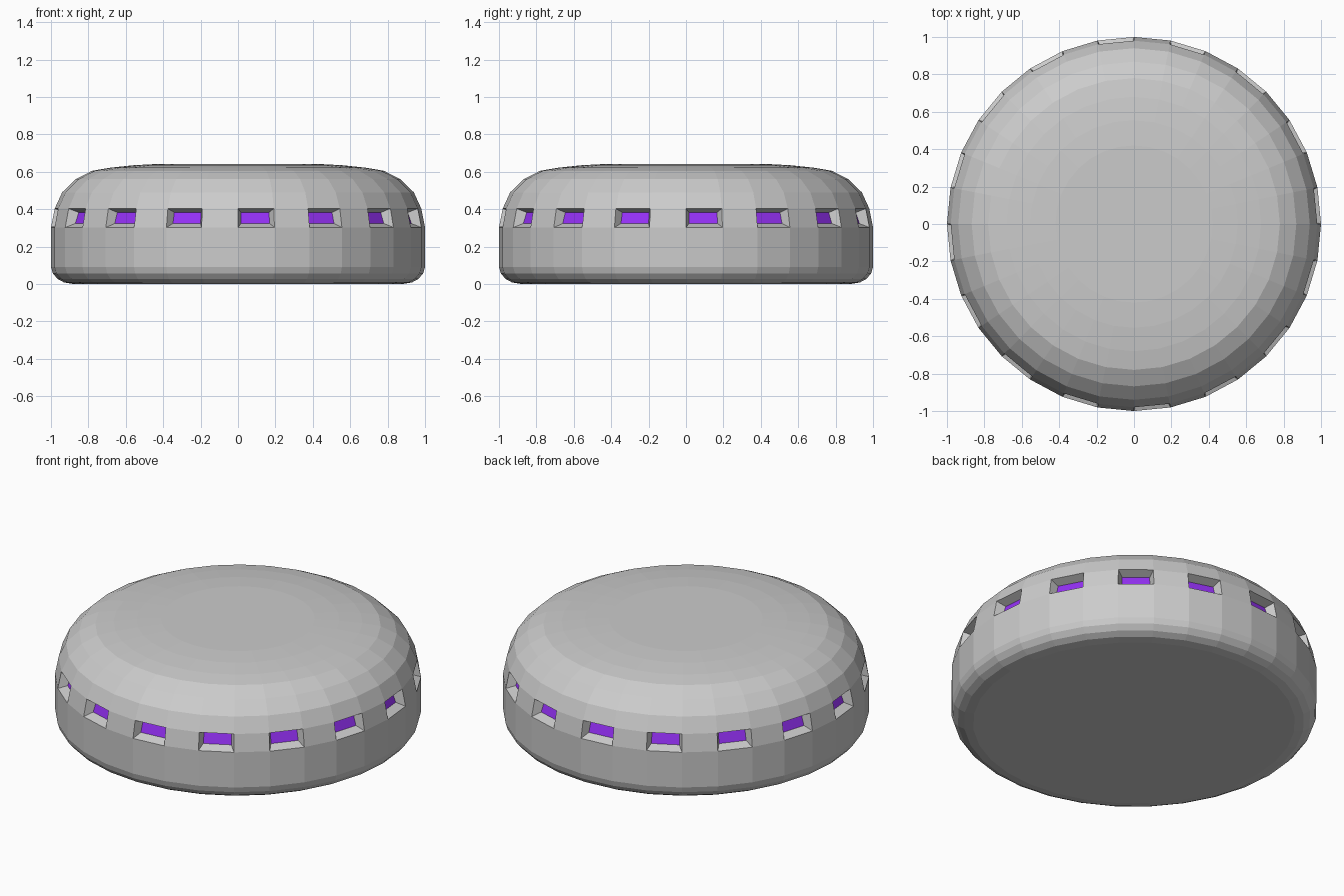
import bpy
import bmesh
import math
from mathutils import Vector

if "Cube" in bpy.data.objects:
    bpy.data.objects.remove(bpy.data.objects["Cube"])

SIDES = 32
# (radius, height) from base to top
PROFILE = [(0.88, 0.0), (0.93, 0.008), (0.965, 0.027), (0.99, 0.057), (1.0, 0.09),
           (1.0, 0.302), (0.98, 0.403), (0.94, 0.49), (0.868, 0.56), (0.78, 0.605),
           (0.68, 0.622), (0.555, 0.635), (0.42, 0.642)]
WINDOW_RING = 5
MARGIN = 0.021
DEPTH = 0.05


def finish(name, bm):
    bmesh.ops.recalc_face_normals(bm, faces=bm.faces)
    mesh = bpy.data.meshes.new(name)
    bm.to_mesh(mesh)
    bm.free()
    obj = bpy.data.objects.new(name, mesh)
    bpy.context.collection.objects.link(obj)
    return obj


body = bmesh.new()
glass = bmesh.new()

# Turned hull
rings = []
for r, z in PROFILE:
    ring = []
    for i in range(SIDES):
        a = 2 * math.pi * i / SIDES
        ring.append(body.verts.new((r * math.cos(a), r * math.sin(a), z)))
    rings.append(ring)
body.faces.new(rings[0][::-1])
body.faces.new(rings[-1])

for k in range(len(rings) - 1):
    for i in range(SIDES):
        j = (i + 1) % SIDES
        quad = [rings[k][i], rings[k][j], rings[k + 1][j], rings[k + 1][i]]
        if k != WINDOW_RING or i % 2:
            body.faces.new(quad)
            continue
        # Recessed window in every second panel
        a = 2 * math.pi * (i + 0.5) / SIDES
        out = Vector((math.cos(a), math.sin(a), 0))
        side = Vector((-math.sin(a), math.cos(a), 0))
        up = Vector((0, 0, 1))
        shifts = [side + up, up - side, -side - up, side - up]
        inner = [v.co + s * MARGIN - out * DEPTH for v, s in zip(quad, shifts)]
        rim = [body.verts.new(p) for p in inner]
        for n in range(4):
            m = (n + 1) % 4
            body.faces.new([quad[n], quad[m], rim[m], rim[n]])
        glass.faces.new([glass.verts.new(p) for p in inner])

finish("hull", body)

# Purple panes: separate quads, wound to face outward
mesh = bpy.data.meshes.new("windows")
glass.to_mesh(mesh)
glass.free()
windows = bpy.data.objects.new("windows", mesh)
bpy.context.collection.objects.link(windows)
purple = bpy.data.materials.new("purple_glass")
purple.diffuse_color = (0.3, 0.03, 0.92, 1)
purple.use_nodes = True
purple.node_tree.nodes["Principled BSDF"].inputs["Base Color"].default_value = purple.diffuse_color
mesh.materials.append(purple)
